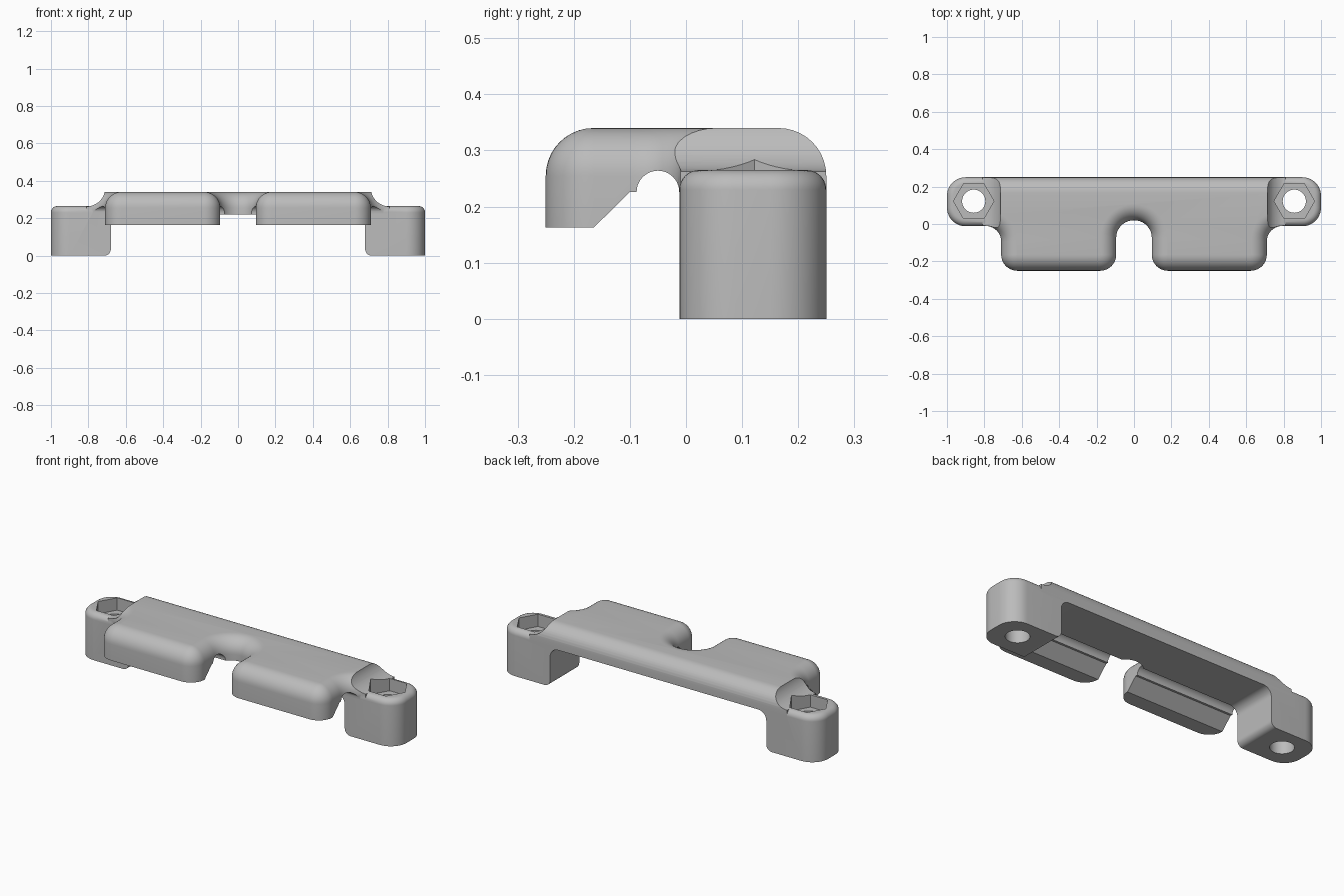
import bpy, bmesh, math
from mathutils import Vector

cube = bpy.data.objects.get("Cube")
if cube:
    bpy.data.objects.remove(cube)

grey = bpy.data.materials.new("plain grey")
grey.use_nodes = True
colour = (0.5, 0.5, 0.5, 1)
grey.diffuse_color = colour
grey.node_tree.nodes["Principled BSDF"].inputs["Base Color"].default_value = colour


def solid(name, rings):
    """Join equal rings of points and close both ends."""
    bm = bmesh.new()
    loops = [[bm.verts.new(p) for p in ring] for ring in rings]
    count = len(loops[0])
    for low, high in zip(loops, loops[1:]):
        for i in range(count):
            j = (i + 1) % count
            bm.faces.new((low[i], low[j], high[j], high[i]))
    bm.faces.new(loops[0][::-1])
    bm.faces.new(loops[-1])
    bmesh.ops.recalc_face_normals(bm, faces=bm.faces)
    mesh = bpy.data.meshes.new(name)
    bm.to_mesh(mesh)
    bm.free()
    mesh.materials.append(grey)
    obj = bpy.data.objects.new(name, mesh)
    bpy.context.scene.collection.objects.link(obj)
    return obj


def arc(cx, cy, r, start, end, steps=12):
    angles = [math.radians(start + (end - start) * i / steps) for i in range(steps + 1)]
    return [(cx + r * math.cos(a), cy + r * math.sin(a)) for a in angles]


def outline(corners, inset, steps=10):
    """Right-angled outline with rounded corners, moved inward."""
    points = []
    for i, (x, y, r) in enumerate(corners):
        p = Vector((x, y))
        a = (p - Vector(corners[i - 1][:2])).normalized()
        b = (Vector(corners[(i + 1) % len(corners)][:2]) - p).normalized()
        p += inset * (Vector((-a.y, a.x)) + Vector((-b.y, b.x)))
        r += -inset if a.cross(b) > 0 else inset
        r = max(r, 0.001)
        centre = p - a * r + b * r
        for k in range(steps + 1):
            t = math.pi / 2 * k / steps
            points.append(centre - b * r * math.cos(t) + a * r * math.sin(t))
    return points


def rounded_slab(name, corners, bottom, top, r, steps=10):
    rings = [[(p.x, p.y, bottom) for p in outline(corners, 0)]]
    for k in range(steps + 1):
        t = math.pi / 2 * k / steps
        z = top - r + r * math.sin(t)
        rings.append([(p.x, p.y, z) for p in outline(corners, r * (1 - math.cos(t)))])
    return solid(name, rings)


def prism_y(name, points, side):
    return solid(name, [[(side * x, y, z) for x, z in points] for y in (-0.5, 0.5)])


def combine(obj, other, operation):
    mod = obj.modifiers.new("combine", 'BOOLEAN')
    mod.operation = operation
    mod.solver = 'EXACT'
    mod.object = other
    bpy.context.view_layer.objects.active = obj
    bpy.ops.object.modifier_apply(modifier=mod.name)
    bpy.data.objects.remove(other)


# Cover plate with a central slot and soft upper edge
half = [(-0.9, 0.25, 0.09), (-0.9, -0.01, 0.09), (-0.71, -0.01, 0.085),
        (-0.71, -0.25, 0.086), (-0.095, -0.25, 0.086), (-0.095, 0.02, 0.094)]
corners = half + [(-x, y, r) for x, y, r in reversed(half)]
bracket = rounded_slab("bracket", corners, 0.163, 0.34, 0.085)

# Underside: sloped lip, round groove and flat recess
under = [(-0.228, 0.1), (-0.1, 0.226), (-0.088, 0.226)]
under += arc(-0.05, 0.226, 0.038, 180, 0, 20)[1:]
under += [(-0.012, 0.22), (0.4, 0.22), (0.4, 0.1)]
cutter = solid("underside_cutter", [[(x, y, z) for y, z in under] for x in (-1.2, 1.2)])
combine(bracket, cutter, 'DIFFERENCE')

foot_plan = [(1, 0.25, 0.1), (0.6, 0.25, 0.036), (0.6, -0.012, 0.036), (1, -0.012, 0.1)]
foot_side = arc(0.715, 0.035, 0.035, 270, 180) + arc(0.63, 0.17, 0.05, 0, 90)
foot_side += [(0.63, 0.4), (1.2, 0.4), (1.2, -0.1), (0.715, -0.1)]
shoulder = arc(0.81, 0.363, 0.1, 270, 180, 16)
shoulder += [(0.71, 0.5), (1.2, 0.5), (1.2, 0.1), (0.81, 0.1)]

# Shoulder curves down to each foot
for side in (1, -1):
    combine(bracket, prism_y("shoulder_cutter", shoulder, side), 'DIFFERENCE')

# Feet with screw holes and hexagonal nut pockets
for side in (1, -1):
    plan = foot_plan if side == 1 else [(-x, y, r) for x, y, r in reversed(foot_plan)]
    foot = rounded_slab("foot", plan, 0, 0.265, 0.035)
    combine(foot, prism_y("foot_profile", foot_side, side), 'INTERSECT')
    combine(bracket, foot, 'UNION')
for side in (1, -1):
    for r, sides, low in ((0.108, 6, 0.195), (0.062, 40, -0.1)):
        ring = arc(side * 0.857, 0.122, r, 0, 360, sides)[:-1]
        cutter = solid("hole_cutter", [[(x, y, z) for x, y in ring] for z in (low, 0.5)])
        combine(bracket, cutter, 'DIFFERENCE')

bpy.ops.object.select_all(action='DESELECT')
bracket.select_set(True)
bpy.context.view_layer.objects.active = bracket
bpy.ops.object.shade_smooth_by_angle(angle=math.radians(30))
